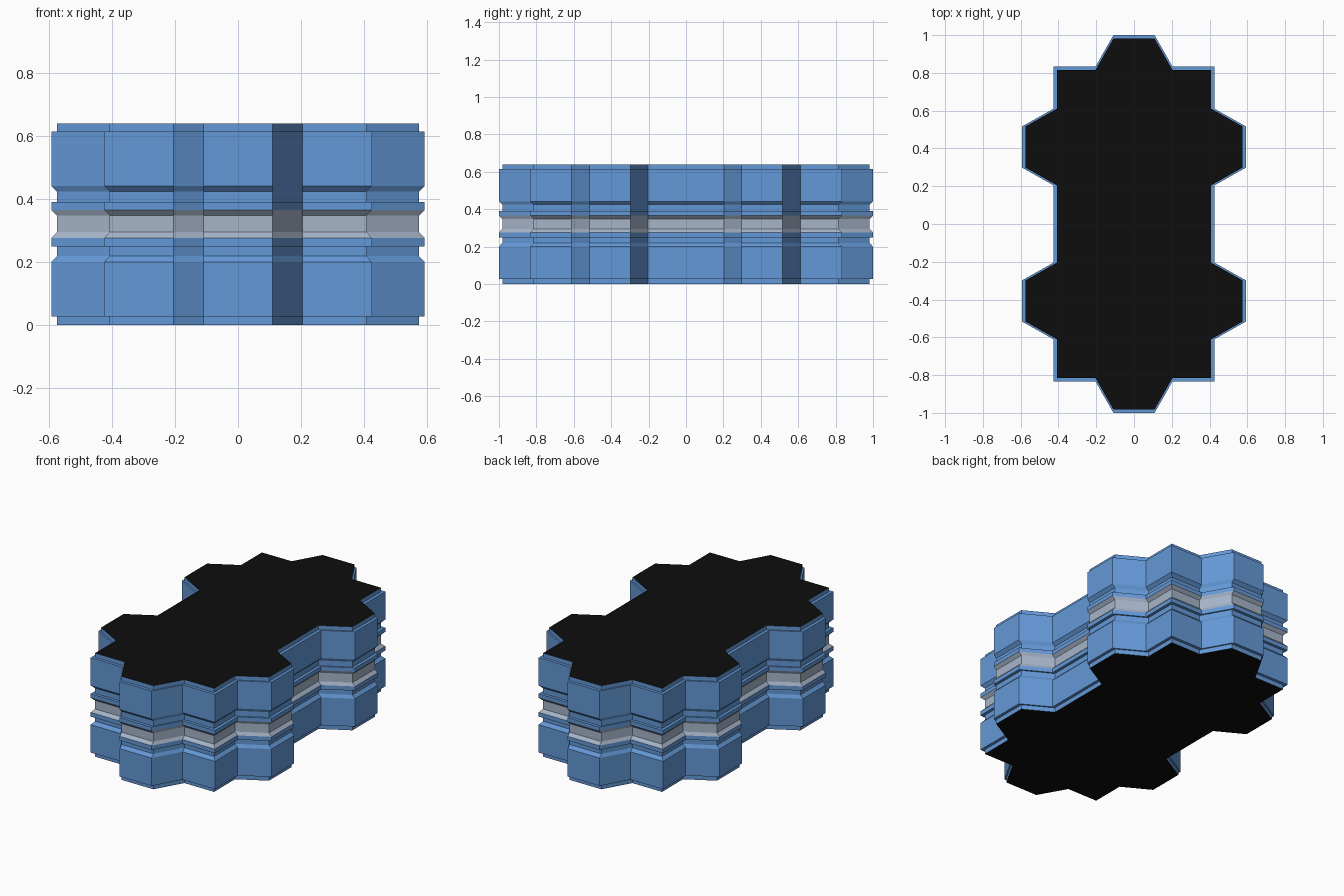
import bpy

if "Cube" in bpy.data.objects:
    bpy.data.objects.remove(bpy.data.objects["Cube"])

def material(name, rgb):
    m = bpy.data.materials.new(name)
    m.diffuse_color = (*rgb, 1)
    m.use_nodes = True
    m.node_tree.nodes["Principled BSDF"].inputs["Base Color"].default_value = m.diffuse_color
    return m

blue = material("blue", (0.127, 0.318, 0.68))
grey = material("grey band", (0.38, 0.46, 0.58))
black = material("black", (0.004, 0.004, 0.004))

# Quarter outline: x, y, and the direction each point moves when the wall steps in
QUARTER = [(0.425, 0.204, 1, 0), (0.592, 0.298, 1, 0), (0.592, 0.517, 1, 0),
           (0.425, 0.611, 1, 0), (0.425, 0.833, 1, 1), (0.204, 0.833, 0, 1),
           (0.109, 1.0, 0, 1)]
STEP = 0.018

def ring(inset):
    q = [(x - inset * dx, y - inset * dy) for x, y, dx, dy in QUARTER]
    half = q + [(-x, y) for x, y in reversed(q)]
    return half + [(-x, -y) for x, y in half]

# Wall profile: height, inset, whether the wall above it is grey
PROFILE = [(0, STEP, 0), (0.028, STEP, 0), (0.028, 0, 0), (0.2, 0, 0),
           (0.219, STEP, 0), (0.25, STEP, 0), (0.25, 0, 0), (0.276, 0, 1),
           (0.295, STEP, 1), (0.348, STEP, 1), (0.366, 0, 0), (0.391, 0, 0),
           (0.391, STEP, 0), (0.424, STEP, 0), (0.442, 0, 0), (0.614, 0, 0),
           (0.614, STEP, 0), (0.64, STEP, 0)]

# Loft the rings, then close with black caps
verts, faces, mats = [], [], []
n = len(ring(0))
for z, inset, _ in PROFILE:
    verts += [(x, y, z) for x, y in ring(inset)]
for k in range(len(PROFILE) - 1):
    for i in range(n):
        j = (i + 1) % n
        faces.append((k * n + i, k * n + j, (k + 1) * n + j, (k + 1) * n + i))
        mats.append(PROFILE[k][2])
top = (len(PROFILE) - 1) * n
faces += [tuple(reversed(range(n))), tuple(range(top, top + n))]
mats += [2, 2]

mesh = bpy.data.meshes.new("toothed_block")
mesh.from_pydata(verts, [], faces)
for m in (blue, grey, black):
    mesh.materials.append(m)
for poly, idx in zip(mesh.polygons, mats):
    poly.material_index = idx
mesh.update()
bpy.context.collection.objects.link(bpy.data.objects.new("toothed_block", mesh))
